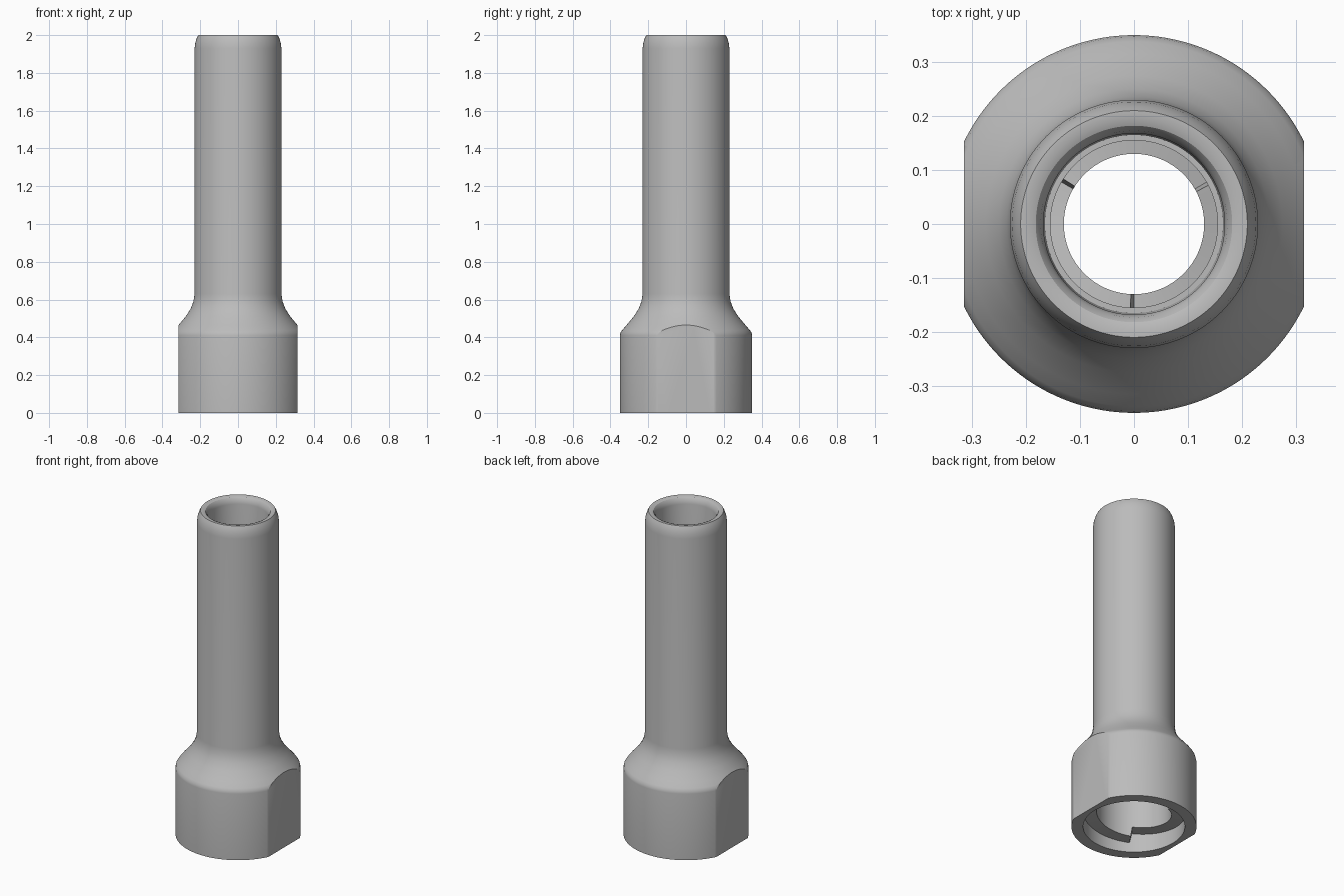
import bpy, bmesh
from math import cos, sin, tau, radians

cube = bpy.data.objects.get("Cube")
if cube:
    bpy.data.objects.remove(cube)

SEGMENTS = 144
FLAT_X = 0.315

grey = bpy.data.materials.new("grey metal")
grey.use_nodes = True
colour = (0.5, 0.5, 0.5, 1)
grey.diffuse_color = colour
grey.node_tree.nodes["Principled BSDF"].inputs["Base Color"].default_value = colour

# Closed section: radius, height, rise of a three-start ramp, ramp start angle
outer = [(0.35, 0), (0.35, 0.41), (0.347, 0.425), (0.338, 0.438), (0.315, 0.465),
         (0.275, 0.513), (0.25, 0.553), (0.236, 0.59), (0.23, 0.63),
         (0.23, 1.93), (0.226, 1.96), (0.218, 1.985), (0.21, 2.0)]
rim = [(0.195, 2.0), (0.182, 1.995), (0.173, 1.983), (0.168, 1.96)]
bore = [(0.165, 0.62), (0.155, 0.62), (0.155, 0.47, 0.05, -90),
        (0.13, 0.47, 0.05, -90), (0.13, 0.42), (0.21, 0.3)]
socket = [(0.21, 0.06, 0.06, -125), (0.285, 0.06, 0.06, -125), (0.285, 0)]
section = outer + rim + bore + socket


def ring(bm, radius, z, rise=0, start=0):
    """One ring of vertices, lifted in three sawtooth ramps where rise is set."""
    verts = []
    for i in range(SEGMENTS):
        a = tau * i / SEGMENTS
        ramp = ((a - radians(start)) * 3 / tau) % 1
        verts.append(bm.verts.new((radius * cos(a), radius * sin(a), z + rise * ramp)))
    return verts


# Turned body with through bore
bm = bmesh.new()
rings = [ring(bm, *p) for p in section]
for low, high in zip(rings, rings[1:] + rings[:1]):
    for i in range(SEGMENTS):
        j = (i + 1) % SEGMENTS
        bm.faces.new((low[i], low[j], high[j], high[i]))

# Wrench flats on both sides of the collar
for side in (-1, 1):
    bmesh.ops.bisect_plane(bm, geom=bm.verts[:] + bm.edges[:] + bm.faces[:],
                           plane_co=(side * FLAT_X, 0, 0), plane_no=(side, 0, 0),
                           clear_outer=True)
    edges = [e for e in bm.edges if e.is_boundary]
    bmesh.ops.holes_fill(bm, edges=edges, sides=0)
bmesh.ops.recalc_face_normals(bm, faces=bm.faces[:])

mesh = bpy.data.meshes.new("flanged_tube")
bm.to_mesh(mesh)
bm.free()
mesh.materials.append(grey)
tube = bpy.data.objects.new("flanged_tube", mesh)
bpy.context.collection.objects.link(tube)
bpy.context.view_layer.objects.active = tube
tube.select_set(True)
bpy.ops.object.shade_smooth_by_angle(angle=radians(30))
